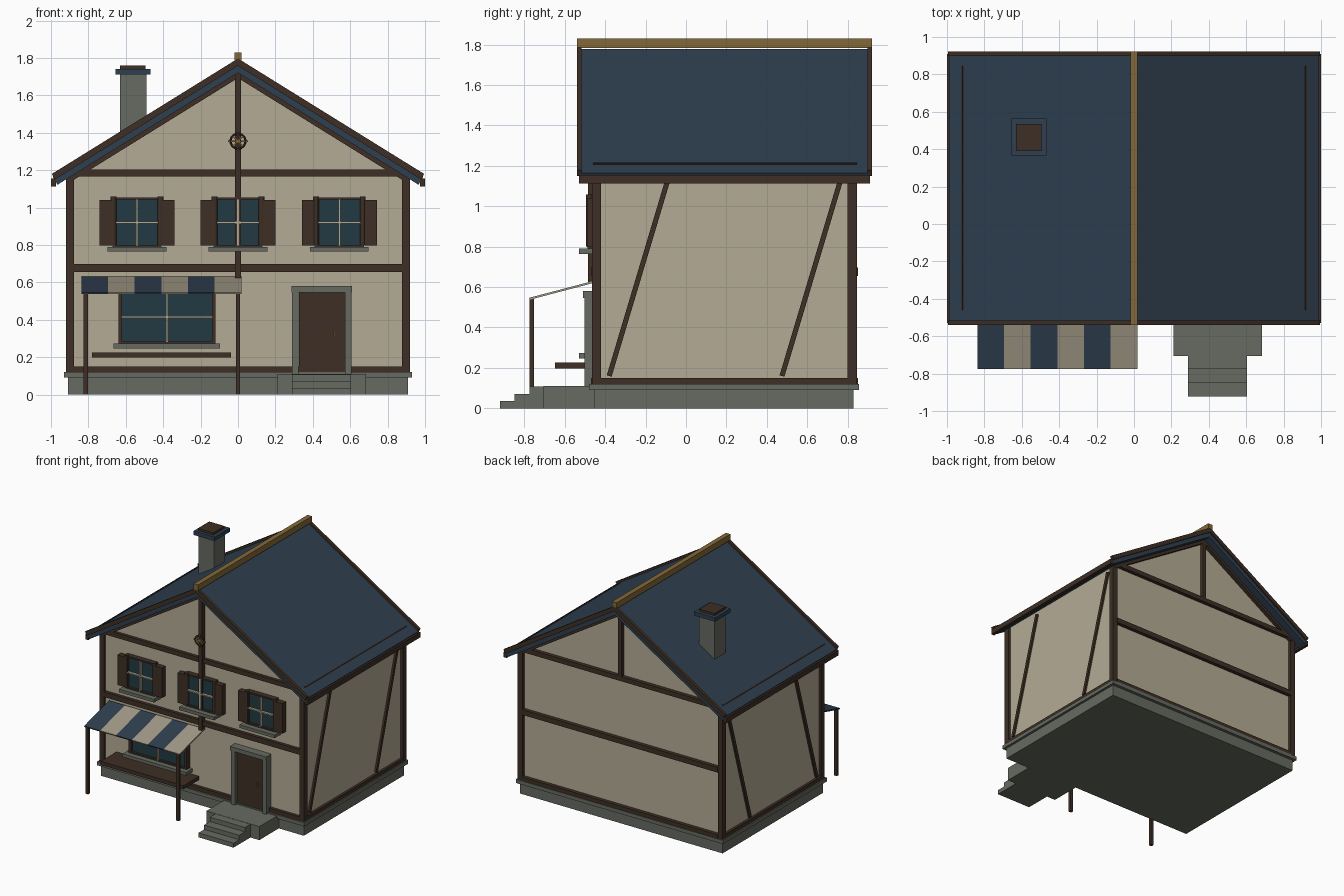
import bpy, bmesh, math
from mathutils import Vector

if "Cube" in bpy.data.objects:
    bpy.data.objects.remove(bpy.data.objects["Cube"])


def material(name, rgb):
    m = bpy.data.materials.new(name)
    m.diffuse_color = (*rgb, 1)
    m.use_nodes = True
    m.node_tree.nodes["Principled BSDF"].inputs["Base Color"].default_value = m.diffuse_color
    return m


CREAM = material("plaster", (0.46, 0.41, 0.30))
BROWN = material("dark_timber", (0.047, 0.028, 0.018))
BLUE = material("blue_slate", (0.028, 0.050, 0.080))
STONE = material("stone", (0.135, 0.145, 0.12))
GOLD = material("gilded_wood", (0.23, 0.14, 0.04))
GLASS = material("glass", (0.016, 0.042, 0.055))
CLOTH = material("cream_cloth", (0.36, 0.32, 0.24))


def finish(name, bm, mat):
    bmesh.ops.recalc_face_normals(bm, faces=bm.faces)
    me = bpy.data.meshes.new(name)
    bm.to_mesh(me)
    bm.free()
    me.materials.append(mat)
    ob = bpy.data.objects.new(name, me)
    bpy.context.collection.objects.link(ob)
    return ob


def prism(name, profile, a, b, mat, axis='y'):
    """Extrude a profile: (x, z) along y, or (y, z) along x."""
    bm = bmesh.new()
    place = (lambda p: (p[0], a, p[1])) if axis == 'y' else (lambda p: (a, p[0], p[1]))
    face = bm.faces.new([bm.verts.new(place(p)) for p in profile])
    new = bmesh.ops.extrude_face_region(bm, geom=[face])['geom']
    move = Vector((0, b - a, 0) if axis == 'y' else (b - a, 0, 0))
    bmesh.ops.translate(bm, vec=move, verts=[v for v in new if isinstance(v, bmesh.types.BMVert)])
    return finish(name, bm, mat)


def box(name, x0, x1, y0, y1, z0, z1, mat):
    return prism(name, [(x0, z0), (x1, z0), (x1, z1), (x0, z1)], y0, y1, mat)


def strip(name, p, q, width, a, b, mat, axis='y'):
    """Straight timber between two profile points."""
    p, q = Vector(p), Vector(q)
    d = (q - p).normalized() * width / 2
    n = Vector((-d.y, d.x))
    return prism(name, [p + n, q + n, q - n, p - n], a, b, mat, axis)


def cylinder(name, x, y, z0, z1, r, mat):
    bm = bmesh.new()
    bmesh.ops.create_cone(bm, cap_ends=True, segments=12, radius1=r, radius2=r, depth=z1 - z0)
    bmesh.ops.translate(bm, vec=(x, y, (z0 + z1) / 2), verts=bm.verts)
    return finish(name, bm, mat)


# Stone base and plaster body with gables
box("foundation", -0.91, 0.91, -0.455, 0.83, 0, 0.09, STONE)
box("foundation_ledge", -0.93, 0.93, -0.48, 0.855, 0.09, 0.12, STONE)
prism("house_walls", [(-0.9, 0.12), (0.9, 0.12), (0.9, 1.17), (0, 1.735), (-0.9, 1.17)],
      -0.445, 0.82, CREAM)

# Corner posts, side sills and side braces
for s, side in ((-1, "left"), (1, "right")):
    x0, x1 = sorted((s * 0.877, s * 0.92))
    box(f"{side}_front_post", x0, x1, -0.465, -0.42, 0.12, 1.175, BROWN)
    box(f"{side}_back_post", x0, x1, 0.80, 0.845, 0.12, 1.175, BROWN)
    box(f"{side}_sill_beam", x0, x1, -0.42, 0.80, 0.12, 0.15, BROWN)
    for y in (-0.38, 0.475):
        strip(f"{side}_brace", (y, 0.16), (y + 0.29, 1.13), 0.025, s * 0.89, s * 0.915, BROWN, 'x')

# Beams, king posts and rake timbers on both gable faces
for face, a, b in (("front", -0.47, -0.44), ("back", 0.815, 0.85)):
    for z0, z1 in ((0.12, 0.15), (0.655, 0.697), (1.165, 1.203)):
        box(f"{face}_beam", -0.88, 0.88, a, b, z0, z1, BROWN)
    for s in (-1, 1):
        strip(f"{face}_rake_timber", (0, 1.71), (s * 0.9, 1.152), 0.03, a, b, BROWN)
box("front_king_post", -0.016, 0.016, -0.485, -0.44, 0.62, 1.72, BROWN)
box("back_king_post", -0.016, 0.016, 0.815, 0.85, 1.2, 1.72, BROWN)

# Roof with verge boards, eave boards, snow rails and ridge
prism("roof", [(0, 1.778), (0.99, 1.164), (0.965, 1.122), (0, 1.72), (-0.965, 1.122), (-0.99, 1.164)],
      -0.525, 0.91, BLUE)
for s, side in ((-1, "left"), (1, "right")):
    for a, b in ((-0.54, -0.517), (0.898, 0.921)):
        prism(f"{side}_verge_board", [(0, 1.797), (s * 0.995, 1.18), (s * 0.98, 1.15), (0, 1.758)],
              a, b, BROWN)
    x0, x1 = sorted((s * 0.973, s * 1.0))
    box(f"{side}_eave_board", x0, x1, -0.53, 0.91, 1.113, 1.155, BROWN)
    strip(f"{side}_snow_rail", (s * 0.915, 1.2115), (s * 0.923, 1.2065), 0.012, -0.46, 0.845, BROWN)
box("ridge_beam", -0.02, 0.02, -0.54, 0.921, 1.782, 1.83, GOLD)

# Chimney
box("chimney", -0.63, -0.49, 0.392, 0.533, 1.30, 1.71, STONE)
box("chimney_cap", -0.655, -0.467, 0.365, 0.563, 1.71, 1.742, BLUE)
box("chimney_top", -0.63, -0.495, 0.39, 0.535, 1.742, 1.76, BROWN)


def window(name, cx, half, z0, z1):
    """Glass, cross bars, frame and sill."""
    zm = (z0 + z1) / 2
    box(f"{name}_glass", cx - half, cx + half, -0.47, -0.44, z0, z1, GLASS)
    box(f"{name}_bar_vertical", cx - 0.005, cx + 0.005, -0.49, -0.465, z0, z1, CREAM)
    box(f"{name}_bar_horizontal", cx - half, cx + half, -0.49, -0.465, zm - 0.005, zm + 0.005, CREAM)
    for z in (z0 - 0.008, z1):
        box(f"{name}_rail", cx - half - 0.02, cx + half + 0.02, -0.488, -0.44, z, z + 0.012, BROWN)
    for s in (-1, 1):
        x = cx + s * (half + 0.01)
        box(f"{name}_jamb", x - 0.01, x + 0.01, -0.488, -0.44, z0, z1, BROWN)
    box(f"{name}_sill", cx - half - 0.045, cx + half + 0.045, -0.53, -0.44, z0 - 0.033, z0 - 0.007, STONE)


# Upper windows with shutters and hinge rods
for name, cx in (("left_window", -0.54), ("middle_window", 0), ("right_window", 0.542)):
    window(name, cx, 0.112, 0.797, 1.042)
    for s in (-1, 1):
        x0, x1 = sorted((cx + s * 0.135, cx + s * 0.20))
        box(f"{name}_shutter", x0, x1, -0.49, -0.44, 0.797, 1.04, BROWN)
        cylinder(f"{name}_hinge", cx + s * 0.125, -0.478, 0.80, 1.058, 0.016, BROWN)

# Shop window and shelf
window("shop_window", -0.38, 0.24, 0.28, 0.548)
box("shop_shelf", -0.78, -0.037, -0.647, -0.44, 0.197, 0.226, BROWN)

# Striped awning on two posts
for i in range(6):
    x = -0.838 + i * 0.1427
    strip("awning_stripe", (-0.775, 0.542), (-0.455, 0.626), 0.01, x, x + 0.1427,
          CLOTH if i % 2 else BLUE, 'x')
for x in (-0.815, 0.0):
    box("awning_post", x - 0.012, x + 0.012, -0.775, -0.753, 0, 0.54, BROWN)

# Door with stone surround and handle
box("door", 0.325, 0.573, -0.475, -0.44, 0.12, 0.546, BROWN)
for x in (0.29, 0.572):
    box("door_jamb", x, x + 0.034, -0.502, -0.44, 0.11, 0.546, STONE)
box("door_lintel", 0.285, 0.61, -0.51, -0.44, 0.546, 0.58, STONE)
box("door_handle", 0.511, 0.518, -0.49, -0.47, 0.305, 0.34, GOLD)

# Landing and steps
box("landing", 0.21, 0.685, -0.705, -0.45, 0, 0.11, STONE)
for i in range(3):
    box("step", 0.29, 0.605, -0.921 + i * 0.073, -0.848 + i * 0.073, 0, 0.036 * (i + 1), STONE)

# Round gable ornament with gilded spokes
bpy.ops.mesh.primitive_torus_add(location=(0, -0.492, 1.355), rotation=(math.pi / 2, 0, 0),
                                 major_radius=0.04, minor_radius=0.006,
                                 major_segments=24, minor_segments=8)
ring = bpy.context.object
ring.name = "ornament_ring"
ring.data.materials.append(BROWN)
for i in range(4):
    a, r = i * math.pi / 4, 0.053 if i % 2 == 0 else 0.038
    d = Vector((math.cos(a), math.sin(a))) * r
    c = Vector((0, 1.355))
    strip("ornament_spoke", c - d, c + d, 0.008, -0.497, -0.484, GOLD)
